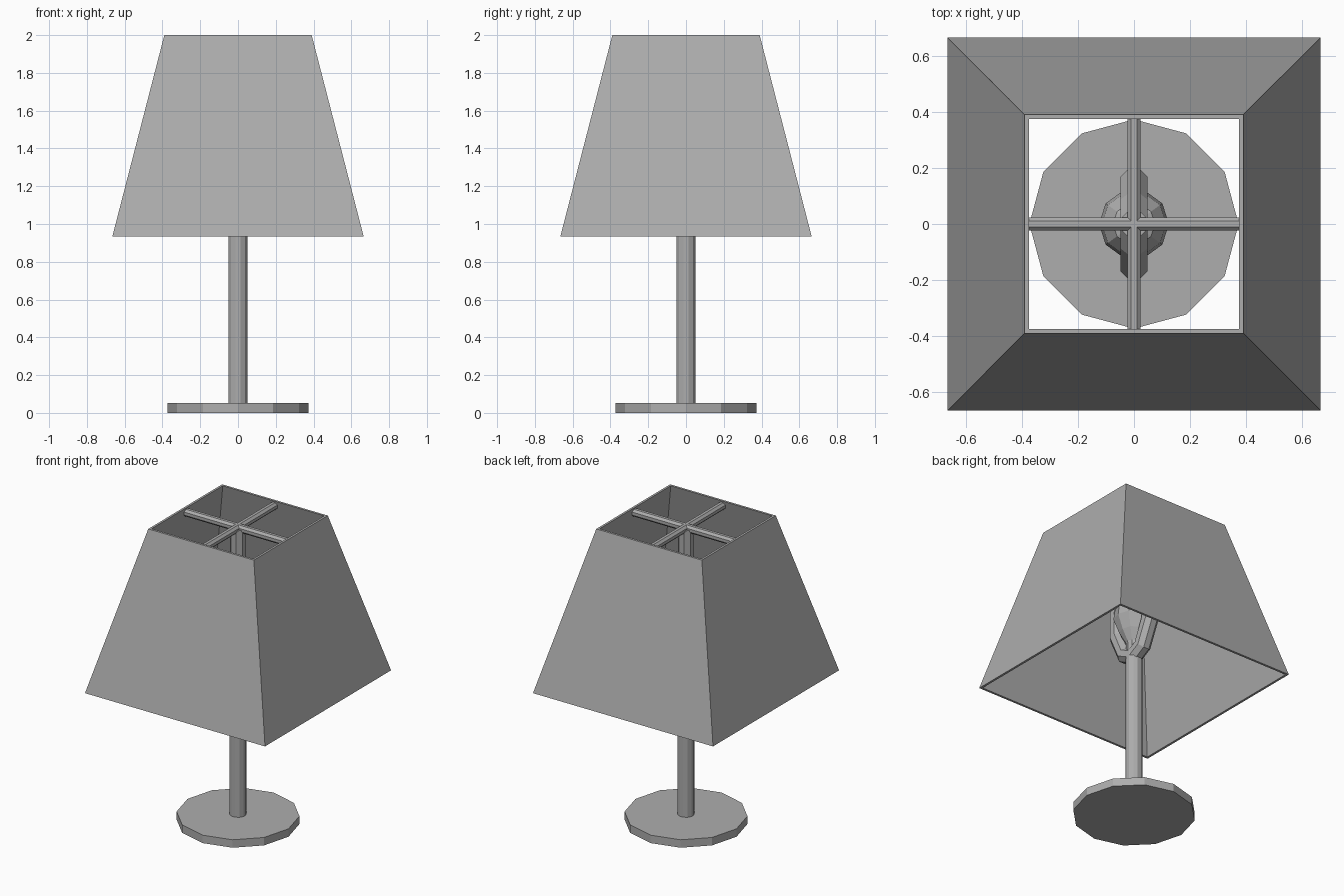
import bpy, bmesh, math

cube = bpy.data.objects.get("Cube")
if cube:
    bpy.data.objects.remove(cube, do_unlink=True)

# One grey for the whole lamp
grey = bpy.data.materials.new("warm_free_grey")
grey.use_nodes = True
colour = (0.42, 0.42, 0.42, 1)
grey.diffuse_color = colour
grey.node_tree.nodes["Principled BSDF"].inputs["Base Color"].default_value = colour


def lathe(name, profile, sides, turn=0.0, ring=False):
    """Turn a (radius, z) profile; ring joins its last point to its first."""
    bm = bmesh.new()
    loops = []
    for r, z in profile:
        angles = [turn + 2 * math.pi * i / sides for i in range(sides)]
        loops.append([bm.verts.new((r * math.cos(a), r * math.sin(a), z)) for a in angles])
    pairs = list(zip(loops, loops[1:]))
    if ring:
        pairs.append((loops[-1], loops[0]))
    else:
        bm.faces.new(loops[0])
        bm.faces.new(loops[-1])
    for low, high in pairs:
        for i in range(sides):
            j = (i + 1) % sides
            bm.faces.new((low[i], low[j], high[j], high[i]))
    bmesh.ops.recalc_face_normals(bm, faces=bm.faces)
    mesh = bpy.data.meshes.new(name)
    bm.to_mesh(mesh)
    bm.free()
    mesh.materials.append(grey)
    obj = bpy.data.objects.new(name, mesh)
    bpy.context.collection.objects.link(obj)
    return obj


def tube(name, points, radius):
    """Eight-sided flat-faced tube along a path."""
    curve = bpy.data.curves.new(name, "CURVE")
    curve.dimensions = "3D"
    curve.bevel_depth = radius
    curve.bevel_resolution = 2
    curve.use_fill_caps = True
    spline = curve.splines.new("POLY")
    spline.points.add(len(points) - 1)
    spline.use_smooth = False
    for p, co in zip(spline.points, points):
        p.co = (*co, 1)
        p.tilt = math.pi / 8
    curve.materials.append(grey)
    obj = bpy.data.objects.new(name, curve)
    bpy.context.collection.objects.link(obj)
    bpy.ops.object.select_all(action="DESELECT")
    obj.select_set(True)
    bpy.context.view_layer.objects.active = obj
    bpy.ops.object.convert(target="MESH")
    return bpy.context.object


# Foot and stem
lathe("base", [(0.373, 0), (0.373, 0.053)], 12)
lathe("stem", [(0.051, 0.05), (0.051, 1.13)], 12, math.pi / 12)

# Square tapered shade, open at both ends
wall = 0.015
corner = math.sqrt(2)
shade = [(0.665, 0.935), (0.39, 2), (0.39 - wall, 2), (0.665 - wall, 0.935)]
lathe("shade", [(r * corner, z) for r, z in shade], 4, math.pi / 4, ring=True)

# Crossed bars holding the shade
tube("cross_bar_x", [(-0.383, 0, 1.965), (0.383, 0, 1.965)], 0.026)
tube("cross_bar_y", [(0, -0.383, 1.965), (0, 0.383, 1.965)], 0.026)

# Harp arms around the bulb, and the post up to the bars
arm = [(0, 1.11), (0.08, 1.15), (0.148, 1.3), (0.148, 1.46), (0.07, 1.64), (0, 1.7)]
for side, label in ((1, "back"), (-1, "front")):
    tube("harp_arm_" + label, [(0, side * y, z) for y, z in arm], 0.053)
lathe("harp_post", [(0.051, 1.66), (0.051, 1.965)], 8, math.pi / 8)

# Faceted bulb
lathe("bulb", [(0.045, 1.12), (0.05, 1.2), (0.09, 1.27), (0.125, 1.36),
               (0.115, 1.43), (0.075, 1.49), (0.02, 1.51)], 10)
